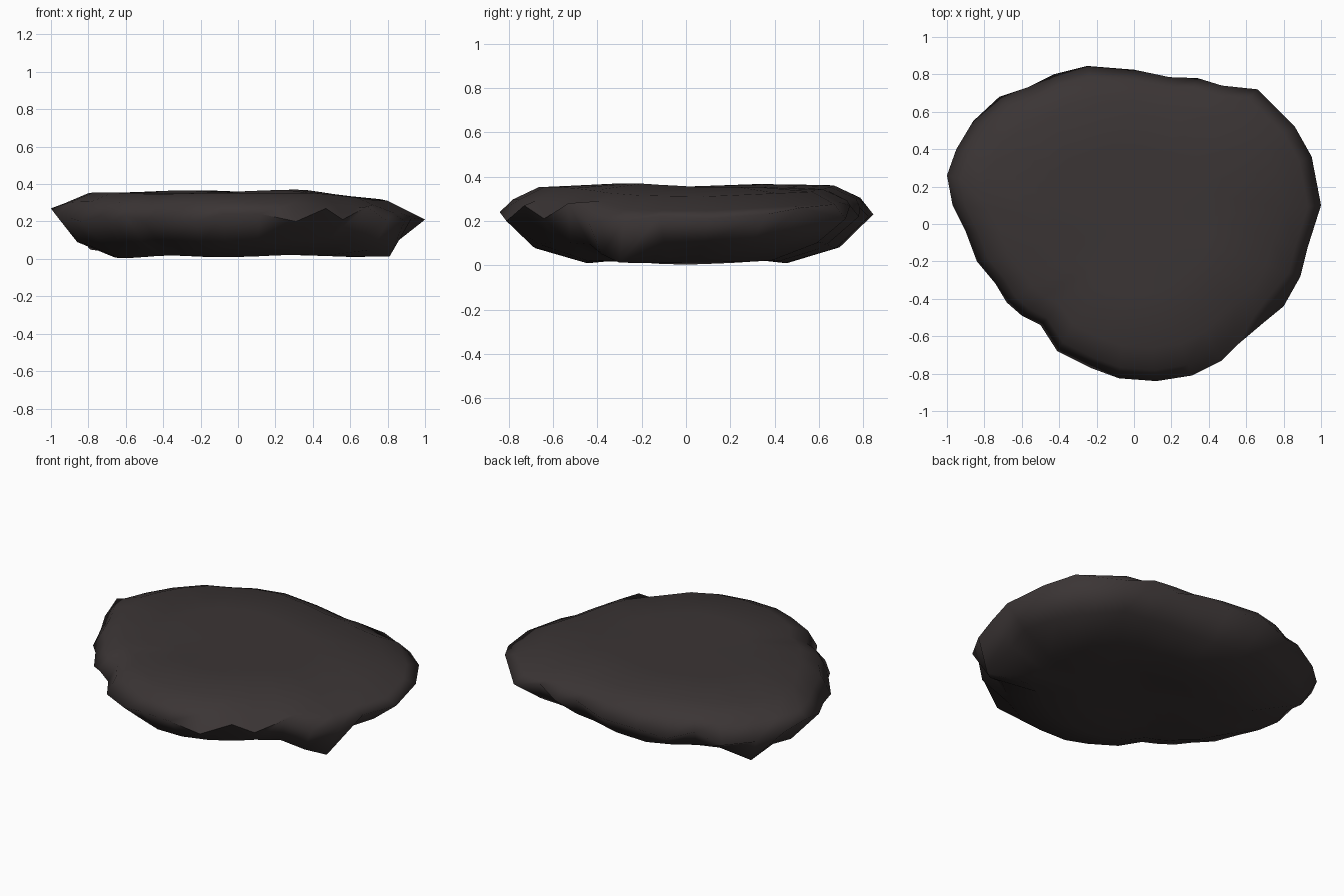
import bpy, bmesh, math

if "Cube" in bpy.data.objects:
    bpy.data.objects.remove(bpy.data.objects["Cube"])

# Rim of the flat stone: x, y, height, counter-clockwise from the right
RIM = [
    (1, .10, .21), (.95, .36, .23), (.86, .52, .26), (.66, .72, .21),
    (.47, .74, .27), (.34, .78, .22), (.19, .785, .26), (0, .825, .22),
    (-.25, .845, .23), (-.43, .80, .20), (-.57, .73, .25), (-.72, .68, .19),
    (-.86, .55, .20), (-.95, .40, .23), (-1, .26, .27), (-.97, .10, .23),
    (-.90, -.04, .22), (-.84, -.20, .20), (-.74, -.32, .23), (-.68, -.42, .20),
    (-.60, -.49, .23), (-.50, -.54, .20), (-.41, -.68, .20), (-.23, -.77, .20),
    (-.08, -.825, .24), (.12, -.84, .24), (.31, -.81, .20), (.47, -.73, .27),
    (.56, -.64, .21), (.69, -.53, .28), (.80, -.44, .20), (.89, -.28, .20),
    (.93, -.12, .22)]
CHIPPED = range(25, 29)          # rim edges that stay crisp

# Rings from bottom to top: x scale, y scale, height (None = rim)
RINGS = [(.35, .30, .03), (.66, .54, .018), (.86, .82, .09), (1, 1, None),
         (.93, .93, .30), (.80, .79, .353), (.45, .45, .36)]

# Single bumps and dents, keyed by (ring, rim point)
BUMPS = {(2, 31): (.81, -.30, .012), (2, 30): (.72, -.38, .05),
         (2, 12): (-.79, .50, .05), (4, 30): (.72, -.39, .29)}


def ring_point(k, i):
    if (k, i) in BUMPS:
        return BUMPS[k, i]
    sx, sy, z = RINGS[k]
    x, y, rim_z = RIM[i]
    x, y = x * sx, y * sy
    if z is None:
        return x, y, rim_z
    if k < 3:                    # underside, slightly uneven
        return x, y, max(.003, z + .014 * math.sin(6 * x + 2) * math.cos(5 * y))
    tilt = .09 * max(0, x - .35) # top drops gently to the right
    return x, y, z - tilt + .01 * math.sin(5 * x) * math.cos(4 * y + 1)


bm = bmesh.new()
n = len(RIM)
rings = [[bm.verts.new(ring_point(k, i)) for i in range(n)]
         for k in range(len(RINGS))]
bottom = bm.verts.new((0, 0, .035))
top = bm.verts.new((0, 0, .355))

for i in range(n):
    j = (i + 1) % n
    for a, b in zip(rings, rings[1:]):
        bm.faces.new((a[i], a[j], b[j], b[i]))
    bm.faces.new((bottom, rings[0][j], rings[0][i]))
    bm.faces.new((top, rings[-1][i], rings[-1][j]))

# Smooth surface with a crisp chipped edge at the front right
for f in bm.faces:
    f.smooth = True
for i in CHIPPED:
    bm.edges.get((rings[3][i], rings[3][i + 1])).smooth = False
bmesh.ops.recalc_face_normals(bm, faces=bm.faces)

mesh = bpy.data.meshes.new("flat_stone")
bm.to_mesh(mesh)
bm.free()
stone = bpy.data.objects.new("flat_stone", mesh)
bpy.context.collection.objects.link(stone)

# Dark warm grey
mat = bpy.data.materials.new("dark_stone")
mat.diffuse_color = (.043, .035, .035, 1)
mat.use_nodes = True
mat.node_tree.nodes["Principled BSDF"].inputs["Base Color"].default_value = mat.diffuse_color
mesh.materials.append(mat)
